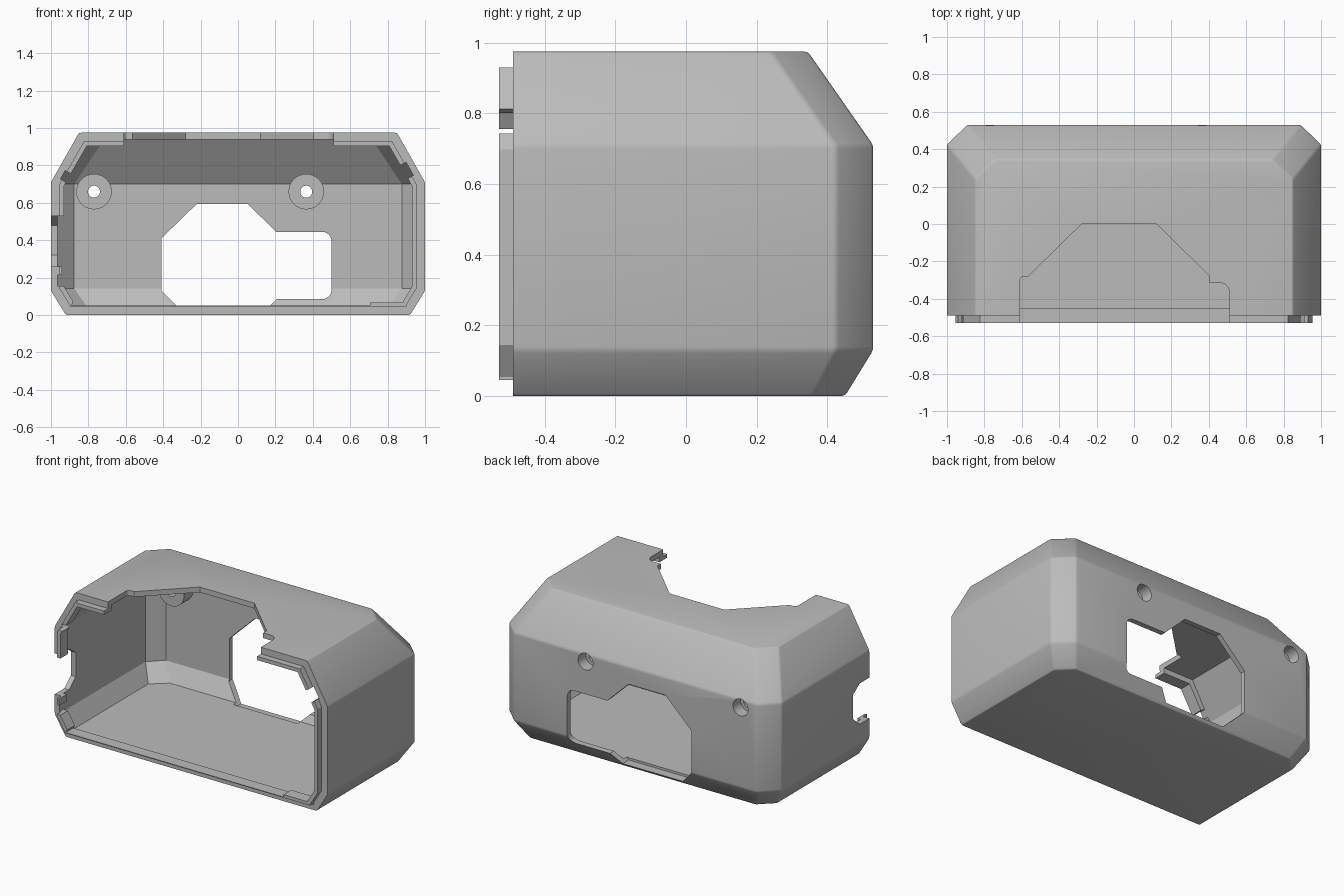
import bpy, bmesh, math
from mathutils import Vector

if "Cube" in bpy.data.objects:
    bpy.data.objects.remove(bpy.data.objects["Cube"])

grey = bpy.data.materials.new("shell grey")
grey.diffuse_color = (0.5, 0.5, 0.5, 1)
grey.use_nodes = True
grey.node_tree.nodes["Principled BSDF"].inputs["Base Color"].default_value = grey.diffuse_color


def finish(name, bm):
    bmesh.ops.recalc_face_normals(bm, faces=bm.faces)
    me = bpy.data.meshes.new(name)
    bm.to_mesh(me)
    bm.free()
    me.materials.append(grey)
    ob = bpy.data.objects.new(name, me)
    bpy.context.collection.objects.link(ob)
    return ob


def prism(name, pts, a, b, axis):
    """Extrude a 2D outline from a to b along one axis."""
    def place(p, t):
        return {"x": (t, p[0], p[1]), "y": (p[0], t, p[1]), "z": (p[0], p[1], t)}[axis]
    bm = bmesh.new()
    lo = [bm.verts.new(place(p, a)) for p in pts]
    hi = [bm.verts.new(place(p, b)) for p in pts]
    bm.faces.new(lo)
    bm.faces.new(hi)
    n = len(pts)
    for i in range(n):
        j = (i + 1) % n
        bm.faces.new((lo[i], lo[j], hi[j], hi[i]))
    return finish(name, bm)


def loft(name, levels, front, bevel=0):
    """Stack of hexagons: (z, side x, side end y, back x, back y)."""
    bm = bmesh.new()
    rings = []
    for z, x, ys, xb, yb in levels:
        half = [(x, front), (x, ys), (xb, yb)]
        ring = half + [(-px, py) for px, py in reversed(half)]
        rings.append([bm.verts.new((px, py, z)) for px, py in ring])
    bm.faces.new(rings[0])
    bm.faces.new(rings[-1])
    for r, s in zip(rings, rings[1:]):
        for i in range(6):
            j = (i + 1) % 6
            bm.faces.new((r[i], r[j], s[j], s[i]))
    if bevel:
        edges = [e for e in bm.edges if any(v.co.y > front + .01 for v in e.verts)]
        bmesh.ops.bevel(bm, geom=edges, offset=bevel, segments=2, profile=.5, affect='EDGES')
    return finish(name, bm)


def circle(cx, cz, r, n=32):
    return [(cx + r * math.cos(2 * math.pi * i / n), cz + r * math.sin(2 * math.pi * i / n))
            for i in range(n)]


def arc(cx, cy, r, a0, a1, n=6):
    return [(cx + r * math.cos(math.radians(a0 + (a1 - a0) * i / n)),
             cy + r * math.sin(math.radians(a0 + (a1 - a0) * i / n))) for i in range(n + 1)]


def boolean(ob, other, op='DIFFERENCE'):
    m = ob.modifiers.new(op, 'BOOLEAN')
    m.object, m.operation, m.solver = other, op, 'EXACT'
    bpy.context.view_layer.objects.active = ob
    bpy.ops.object.modifier_apply(modifier=m.name)
    bpy.data.objects.remove(other)


# Shell: chamfered box, hollow and open at the front
shell = loft("shell", [(0, .92, .36, .826, .45), (.13, 1, .425, .89, .53),
                       (.71, 1, .425, .89, .53), (.975, .85, .24, .74, .345)], -.49, .01)
boolean(shell, loft("cavity", [(.035, .90, .345, .80, .43), (.141, .965, .41, .876, .495),
                               (.70, .965, .41, .876, .495), (.94, .829, .225, .715, .327)], -.49))
# Clear the open front mouth
boolean(shell, prism("mouth", [(-.90, .035), (.90, .035), (.965, .141), (.965, .70), (.829, .94),
                               (-.829, .94), (-.965, .70), (-.965, .141)], -.6, -.3, "y"))

# Screw bosses on the inside of the back wall
holes = (-.77, .365)
for x in holes:
    boolean(shell, prism("boss", circle(x, .66, .095), .40, .497, "y"), 'UNION')

# Top cutout
boolean(shell, prism("top_cut", [(-.61, -.7)] + arc(-.59, -.30, .02, 180, 90, 3) +
                     [(-.565, -.28), (-.28, 0), (.12, 0), (.405, -.28), (.405, -.315)] +
                     arc(.46, -.365, .05, 90, 0) + [(.51, -.7)], .80, 1.1, "z"))
# Back cutout
boolean(shell, prism("back_cut", [(-.41, .13), (-.41, .41), (-.22, .595), (.05, .595), (.205, .445)] +
                     arc(.45, .395, .05, 90, 0) + arc(.45, .135, .05, 0, -90) +
                     [(.205, .085), (.14, .02), (-.30, .02)], .40, .7, "y"))
# Left side slot
boolean(shell, prism("side_slot", [(-.7, .26), (-.39, .26), (-.32, .32), (-.32, .48), (-.39, .53),
                                   (-.7, .53)], -1.2, -.91, "x"))
# Screw holes with wider recess at the back
for x in holes:
    boolean(shell, prism("screw_hole", circle(x, .66, .032), .3, .7, "y"))
    boolean(shell, prism("screw_recess", circle(x, .66, .055), .45, .7, "y"))


def lip(name, path, side=1, deep=.07):
    """Stepped rim strip following the wall; path = (x, z, inward x, inward z)."""
    def outline(d0, d1):
        at = lambda d: [(side * (x + dx * d), z + dz * d) for x, z, dx, dz in path]
        return at(d0) + at(d1)[::-1]
    ob = prism(name, outline(.03, deep), -.488, -.45, "y")
    boolean(ob, prism("tongue", outline(.045, deep), -.53, -.47, "y"), 'UNION')
    return ob


LOW, SIDE, HIGH, TOP = (.92, 0, -.57, 1), (1, .13, -1, .31), (1, .71, -1, -.28), (.85, .975, -.6, -1)


def on_slant(z):
    return (1 - (z - .71) * .566, z, -.87, -.49)


# Rim lips
lip("right_lip", [LOW, SIDE, HIGH, on_slant(.765)])
lip("right_top_lip", [on_slant(.835), TOP, (.51, .975, 0, -1)])
lip("left_top_lip", [on_slant(.79), TOP, (.61, .975, 0, -1)], -1)
lip("left_lip", [(1, .53, -1, 0), HIGH, on_slant(.745)], -1)
lip("left_clip_upper", [(1, .215, -1, 0), (1, .26, -1, 0)], -1, .06)
lip("left_clip_lower", [LOW, SIDE, (1, .155, -1, 0)], -1)
lip("bottom_lip", [(-.90, 0, 0, 1), (.90, 0, 0, 1)], 1, .05)
lip("bottom_tab", [(.705, 0, 0, 1), (.90, 0, 0, 1)], 1, .066)

# Smooth the rounded edges, keep the rest crisp
bpy.ops.object.select_all(action='DESELECT')
shell.select_set(True)
bpy.context.view_layer.objects.active = shell
bpy.ops.object.shade_smooth_by_angle(angle=math.radians(25))
